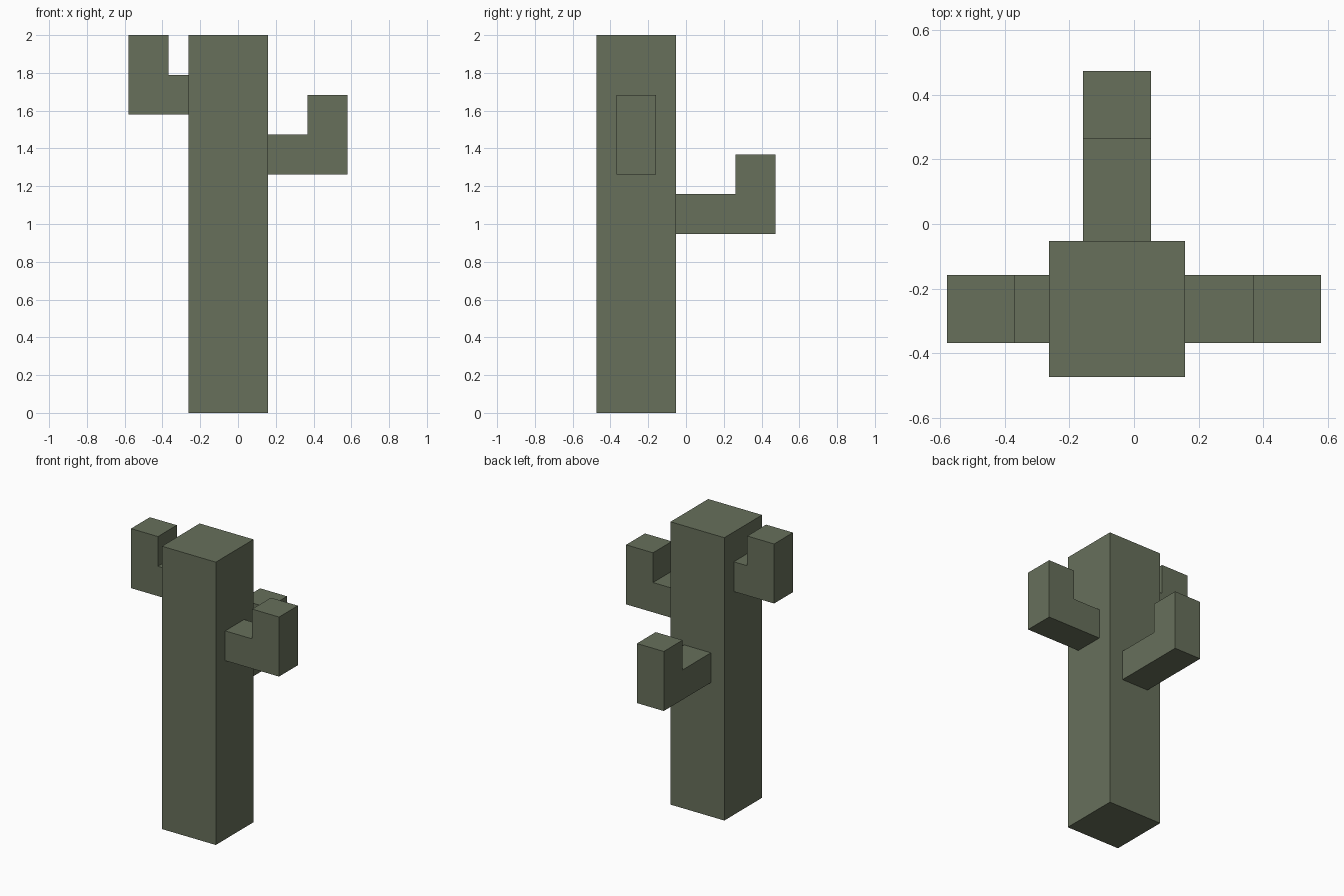
import bpy
import bmesh
from math import pi
from mathutils import Matrix, Vector

cube = bpy.data.objects.get("Cube")
if cube:
    bpy.data.objects.remove(cube, do_unlink=True)

U = 2 / 19  # block unit: the trunk is 19 units tall

green = bpy.data.materials.new("cactus_green")
green.use_nodes = True
colour = (0.136, 0.162, 0.105, 1)
green.diffuse_color = colour
green.node_tree.nodes["Principled BSDF"].inputs["Base Color"].default_value = colour


def extrude_profile(name, profile, depth, origin, turn=0):
    """Extrude an XZ outline along Y, centred on its depth, turn about Z, then place it."""
    bm = bmesh.new()
    face = bm.faces.new([bm.verts.new((x, -depth / 2, z)) for x, z in profile])
    side = bmesh.ops.extrude_face_region(bm, geom=[face])["geom"]
    moved = [v for v in side if isinstance(v, bmesh.types.BMVert)]
    bmesh.ops.translate(bm, verts=moved, vec=(0, depth, 0))
    bmesh.ops.recalc_face_normals(bm, faces=bm.faces)
    place = Matrix.Translation(Vector(origin) * U) @ Matrix.Rotation(turn, 4, "Z")
    bm.transform(place @ Matrix.Scale(U, 4))
    mesh = bpy.data.meshes.new(name)
    bm.to_mesh(mesh)
    bm.free()
    mesh.materials.append(green)
    obj = bpy.data.objects.new(name, mesh)
    bpy.context.collection.objects.link(obj)


def arm(name, reach, origin, turn):
    """L-shaped arm that grows outward from the trunk and bends upward."""
    elbow = reach - 2
    outline = [(0, 0), (reach, 0), (reach, 4), (elbow, 4), (elbow, 2), (0, 2)]
    extrude_profile(name, outline, 2, origin, turn)


# Trunk
extrude_profile("trunk", [(-2, 0), (2, 0), (2, 19), (-2, 19)], 4, (-0.5, -2.5, 0))

# Arms, each starting on a trunk face
arm("left_arm", 4, (1.5, -2.5, 12), 0)
arm("right_arm", 3, (-2.5, -2.5, 15), pi)
arm("back_arm", 5, (-0.5, -0.5, 9), pi / 2)
